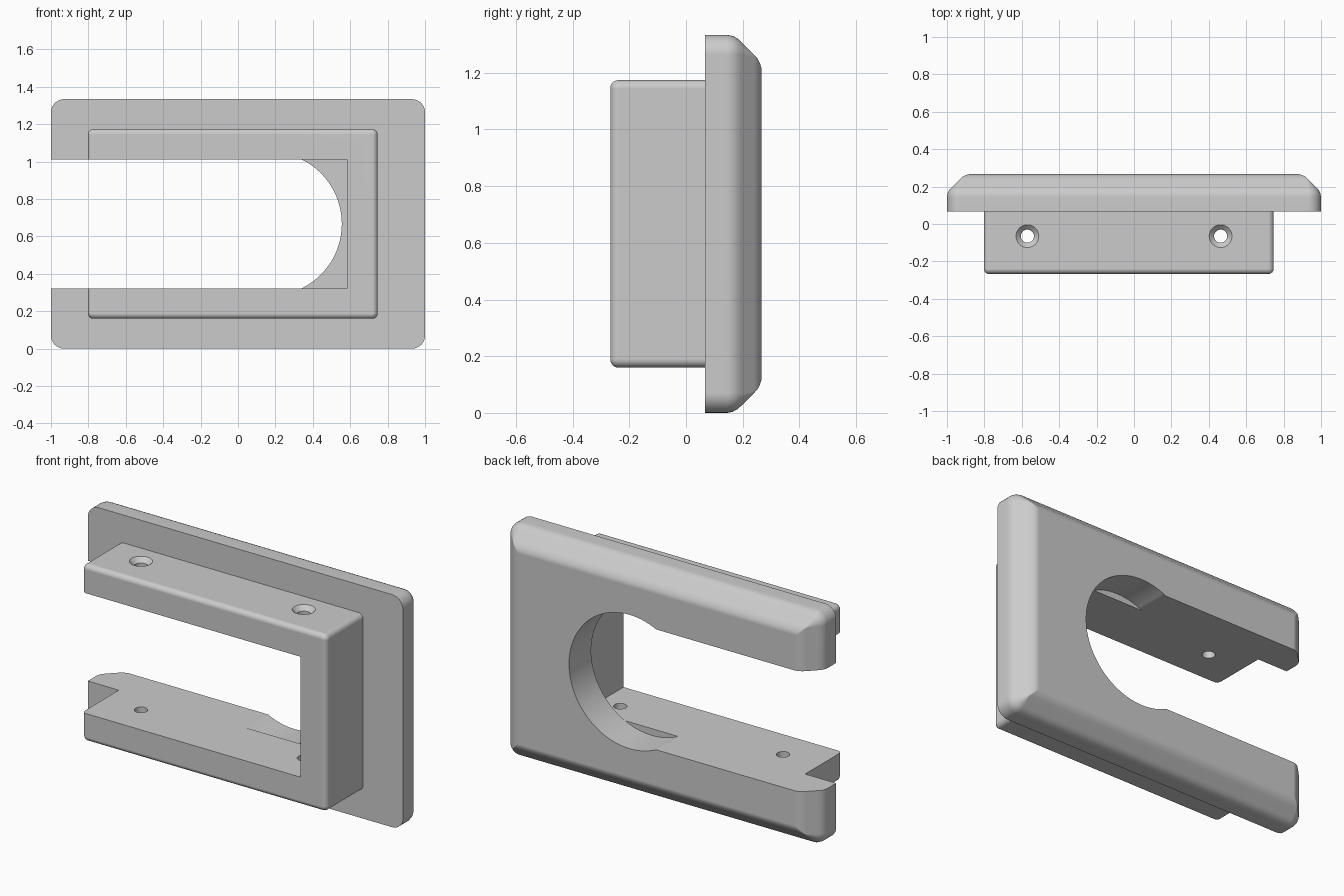
import bpy, bmesh
from math import pi, sin, cos
from mathutils import Matrix, Vector

cube = bpy.data.objects.get("Cube")
if cube:
    bpy.data.objects.remove(cube, do_unlink=True)

grey = bpy.data.materials.new("plain grey")
grey.use_nodes = True
grey.diffuse_color = (0.6, 0.6, 0.6, 1)
grey.node_tree.nodes["Principled BSDF"].inputs["Base Color"].default_value = (0.6, 0.6, 0.6, 1)

MID_Z = 0.667


def make_object(name, bm):
    bmesh.ops.recalc_face_normals(bm, faces=bm.faces)
    mesh = bpy.data.meshes.new(name)
    bm.to_mesh(mesh)
    bm.free()
    obj = bpy.data.objects.new(name, mesh)
    bpy.context.collection.objects.link(obj)
    mesh.materials.append(grey)
    return obj


def rounded_slab(name, x0, x1, z0, z1, radius, profile, steps=8):
    """Rounded rectangle lofted along y; profile holds (y, inset) pairs."""
    bm = bmesh.new()
    loops = []
    for y, inset in profile:
        r = max(radius - inset, 0.006)
        a, b = inset + r, inset + r
        corners = [(x1 - a, z1 - b), (x0 + a, z1 - b), (x0 + a, z0 + b), (x1 - a, z0 + b)]
        loop = []
        for i, (cx, cz) in enumerate(corners):
            for k in range(steps + 1):
                t = (i + k / steps) * pi / 2
                loop.append(bm.verts.new((cx + r * cos(t), y, cz + r * sin(t))))
        loops.append(loop)
    n = len(loops[0])
    for low, high in zip(loops, loops[1:]):
        for i in range(n):
            j = (i + 1) % n
            bm.faces.new((low[i], low[j], high[j], high[i]))
    bm.faces.new(loops[0])
    bm.faces.new(loops[-1])
    return make_object(name, bm)


def box(x0, x1, y0, y1, z0, z1):
    bm = bmesh.new()
    centre = Vector((x0 + x1, y0 + y1, z0 + z1)) / 2
    size = Matrix.Diagonal((x1 - x0, y1 - y0, z1 - z0, 1))
    bmesh.ops.create_cube(bm, size=1, matrix=Matrix.Translation(centre) @ size)
    return make_object("slot_cutter", bm)


def cone(centre, r1, r2, depth, axis="Z", segments=32):
    bm = bmesh.new()
    turn = Matrix.Rotation(pi / 2, 4, "X") if axis == "Y" else Matrix.Identity(4)
    bmesh.ops.create_cone(bm, cap_ends=True, segments=segments, radius1=r1, radius2=r2,
                          depth=depth, matrix=Matrix.Translation(centre) @ turn)
    return make_object("round_cutter", bm)


def activate(obj):
    bpy.ops.object.select_all(action="DESELECT")
    obj.select_set(True)
    bpy.context.view_layer.objects.active = obj


def cut(obj, cutter):
    cutter.hide_render = True
    mod = obj.modifiers.new("cut", "BOOLEAN")
    mod.operation = "DIFFERENCE"
    mod.solver = "EXACT"
    mod.object = cutter
    activate(obj)
    bpy.ops.object.modifier_apply(modifier=mod.name)
    bpy.data.objects.remove(cutter, do_unlink=True)


def finish(obj):
    activate(obj)
    bpy.ops.object.shade_smooth_by_angle()
    mod = obj.modifiers.new("flat_face_normals", "WEIGHTED_NORMAL")
    mod.keep_sharp = True


# Face plate with a softened chamfer round its back
plate = rounded_slab("face_plate", -1, 1, 0, 2 * MID_Z, 0.07, [
    (0.067, 0), (0.145, 0), (0.165, 0.004), (0.182, 0.013), (0.195, 0.025),
    (0.24, 0.07), (0.252, 0.083), (0.261, 0.1), (0.267, 0.12)])
cut(plate, box(-1.2, 0.3, -0.1, 0.5, MID_Z - 0.345, MID_Z + 0.345))
cut(plate, cone((0.171, 0.17, MID_Z), 0.384, 0.384, 0.6, "Y", 96))
finish(plate)

# U-shaped mounting block with rounded outer edges
R = 0.028
front_round = [(-0.267 + R - R * sin(k * pi / 12), R - R * cos(k * pi / 12)) for k in range(7)]
block = rounded_slab("mounting_block", -0.803, 0.747, MID_Z - 0.507, MID_Z + 0.507, 0.03,
                     [(0.067, 0)] + front_round)
cut(block, box(-1.2, 0.583, -0.5, 0.5, MID_Z - 0.345, MID_Z + 0.345))

# Countersunk screw holes through both arms
for x in (-0.57, 0.463):
    cut(block, cone((x, -0.065, MID_Z), 0.035, 0.035, 2))
    for side in (-1, 1):
        wide, narrow = 0.062, 0.032
        ends = (narrow, wide) if side > 0 else (wide, narrow)
        cut(block, cone((x, -0.065, MID_Z + side * 0.493), *ends, 0.03))
finish(block)
